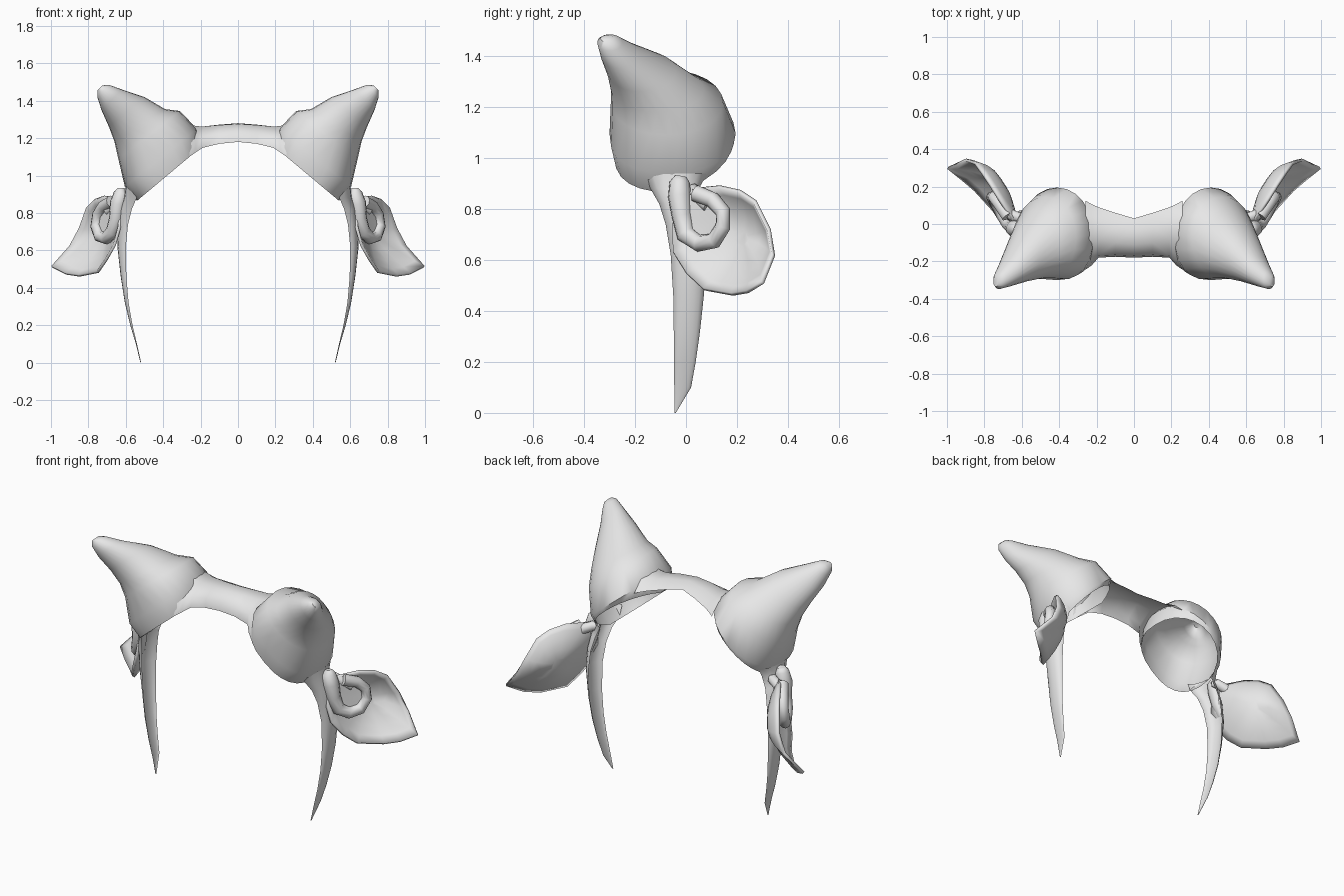
import bpy, bmesh, math
from mathutils import Vector

grey = bpy.data.materials.new("light_grey")
grey.diffuse_color = (0.8, 0.8, 0.8, 1)


def finish(name, bm, outward=None, thickness=0.0, angle=50):
    """Turn a right-hand bmesh into a mirrored, smooth shaded object."""
    bmesh.ops.recalc_face_normals(bm, faces=bm.faces)
    if outward:
        # sheets: make the average normal follow the wanted direction
        if sum((f.normal.dot(Vector(outward)) * f.calc_area() for f in bm.faces)) < 0:
            bmesh.ops.reverse_faces(bm, faces=bm.faces)
    me = bpy.data.meshes.new(name)
    bm.to_mesh(me)
    bm.free()
    me.materials.append(grey)
    ob = bpy.data.objects.new(name, me)
    bpy.context.collection.objects.link(ob)
    bpy.ops.object.select_all(action='DESELECT')
    ob.select_set(True)
    bpy.context.view_layer.objects.active = ob
    bpy.ops.object.shade_smooth_by_angle(angle=math.radians(angle))
    if thickness:
        sol = ob.modifiers.new("thickness", 'SOLIDIFY')
        sol.thickness = thickness
        sol.offset = 0
    mir = ob.modifiers.new("mirror", 'MIRROR')
    mir.merge_threshold = 0.002
    return ob


def loft(rings, closed=True, cap_start=False, cap_end=False):
    bm = bmesh.new()
    rows = [[bm.verts.new(p) for p in r] for r in rings]
    n = len(rows[0])
    for a, b in zip(rows, rows[1:]):
        for i in range(n if closed else n - 1):
            j = (i + 1) % n
            bm.faces.new((a[i], a[j], b[j], b[i]))
    if cap_start:
        bm.faces.new(rows[0])
    if cap_end:
        bm.faces.new(rows[-1])
    return bm


def spow(v, e):
    return math.copysign(abs(v) ** e, v)


# Hollow cone ears: inner x, z, outer x, z, front y, back y, rim lift at the back
cone = [
    (0.20, 1.15, 0.54, 0.865, -0.28, 0.185, 0.075),
    (0.22, 1.25, 0.605, 0.94, -0.30, 0.195, 0),
    (0.31, 1.345, 0.64, 1.09, -0.295, 0.145, 0),
    (0.39, 1.355, 0.66, 1.18, -0.295, 0.07, 0),
    (0.50, 1.42, 0.69, 1.26, -0.31, -0.04, 0),
    (0.62, 1.46, 0.73, 1.35, -0.335, -0.18, 0),
    (0.69, 1.485, 0.752, 1.42, -0.348, -0.25, 0),
    (0.725, 1.482, 0.752, 1.455, -0.335, -0.28, 0),
]
rings = []
for i, (xi, zi, xo, zo, yf, yb, lift) in enumerate(cone):
    ring = []
    for k in range(24):
        a = 2 * math.pi * k / 24
        e = 0.8 if math.sin(a) < 0 and i < 2 else 0.97
        c, s = spow(math.cos(a), e), spow(math.sin(a), e)
        up = lift * max(s, 0)
        ring.append(((xi + xo) / 2 + (xo - xi) / 2 * c + 0.64 * up,
                     (yf + yb) / 2 + (yb - yf) / 2 * s,
                     (zi + zo) / 2 + (zo - zi) / 2 * c + 0.77 * up))
    rings.append(ring)
finish("cone_ears", loft(rings, cap_end=True), outward=(0.6, -0.3, 0.7))

# Bridge over the head: arched sheet, (y, z) from back to front per station
bridge = [
    (0.0, [(0.03, 1.25), (-0.03, 1.28), (-0.11, 1.275), (-0.17, 1.23), (-0.18, 1.18)]),
    (0.10, [(0.06, 1.235), (-0.01, 1.272), (-0.10, 1.27), (-0.165, 1.22), (-0.175, 1.17)]),
    (0.19, [(0.09, 1.215), (0.02, 1.26), (-0.08, 1.262), (-0.17, 1.21), (-0.18, 1.148)]),
    (0.225, [(0.105, 1.205), (0.04, 1.26), (-0.08, 1.265), (-0.205, 1.19), (-0.22, 1.125)]),
    (0.26, [(0.125, 1.195), (0.06, 1.255), (-0.08, 1.275), (-0.23, 1.17), (-0.245, 1.10)]),
]
finish("head_bridge",
       loft([[(x, y, z) for y, z in pts] for x, pts in bridge], closed=False),
       outward=(0, 0, 1))

# Side straps: curved strip, z, inner x, outer x, front y, back y
strap = [
    (0.00, 0.518, 0.522, -0.046, -0.040),
    (0.10, 0.540, 0.546, -0.046, 0.02),
    (0.20, 0.564, 0.576, -0.047, 0.038),
    (0.32, 0.585, 0.605, -0.048, 0.055),
    (0.46, 0.597, 0.627, -0.050, 0.070),
    (0.62, 0.600, 0.645, -0.060, 0.075),
    (0.74, 0.588, 0.640, -0.080, 0.070),
    (0.82, 0.568, 0.630, -0.105, 0.055),
    (0.88, 0.542, 0.610, -0.140, 0.050),
    (0.94, 0.545, 0.602, -0.170, 0.085),
]
rings = []
for z, xi, xo, yf, yb in strap:
    rings.append([(xi + (xo - xi) * math.sin(math.pi * k / 8),
                   (yf + yb) / 2 - (yb - yf) / 2 * math.cos(math.pi * k / 8), z)
                  for k in range(9)])
finish("side_straps", loft(rings, closed=False), outward=(1, 0, 0))

# Floppy ears: cupped leaf built from its rim, bulging to the back
rim = [(0.65, 0.03, 0.88), (0.72, 0.13, 0.888), (0.77, 0.21, 0.87),
       (0.81, 0.27, 0.83), (0.85, 0.325, 0.72), (0.90, 0.343, 0.62),
       (0.995, 0.30, 0.512), (0.92, 0.24, 0.475), (0.85, 0.18, 0.465),
       (0.75, 0.07, 0.485), (0.705, 0.00, 0.55), (0.66, -0.05, 0.63),
       (0.635, -0.055, 0.72), (0.625, -0.04, 0.82)]
center = Vector((0.77, 0.14, 0.69))
push = Vector((-0.06, 0.08, 0))
rings = [[center.lerp(Vector(p), t) + push * (1 - t * t) for p in rim]
         for t in (1, 0.85, 0.65, 0.4, 0.15)]
finish("floppy_ears", loft(rings, cap_end=True), outward=(0.7, -0.7, 0),
       thickness=0.016)


def tube(path, sides=10):
    """Round tube through (x, y, z, radius) points with closed ends."""
    pts = [Vector(p[:3]) for p in path]
    rings = []
    for i, p in enumerate(pts):
        d = (pts[min(i + 1, len(pts) - 1)] - pts[max(i - 1, 0)]).normalized()
        side = d.cross(Vector((0.7, -0.7, 0))).normalized()
        up = side.cross(d)
        rings.append([p + path[i][3] * (side * math.cos(2 * math.pi * k / sides)
                                        + up * math.sin(2 * math.pi * k / sides))
                      for k in range(sides)])
    return loft(rings, cap_start=True, cap_end=True)


# Curled ridge inside each floppy ear, starting at the root knob
ridge = [
    (0.625, -0.02, 0.930, 0.022), (0.625, -0.025, 0.905, 0.040),
    (0.640, -0.025, 0.85, 0.046), (0.650, -0.015, 0.77, 0.040),
    (0.670, 0.00, 0.70, 0.038), (0.705, 0.05, 0.665, 0.034),
    (0.740, 0.11, 0.675, 0.032), (0.760, 0.145, 0.73, 0.030),
    (0.750, 0.145, 0.79, 0.030), (0.720, 0.105, 0.835, 0.032),
    (0.675, 0.04, 0.86, 0.034)]
finish("ear_ridges", tube(ridge))

# Shallow hollow floor enclosed by the curled ridge
mid = Vector((0.705, 0.075, 0.76))
loop = [Vector(p[:3]) for p in ridge[2:]]
finish("ear_hollows", loft([loop, [mid.lerp(p, 0.45) for p in loop]], cap_end=True),
       outward=(0.7, -0.7, 0))

# Root stub joining each floppy ear to the strap
finish("ear_roots", tube([
    (0.575, 0.01, 0.87, 0.015), (0.60, 0.03, 0.872, 0.028),
    (0.65, 0.045, 0.85, 0.03), (0.70, 0.09, 0.81, 0.025)]))
